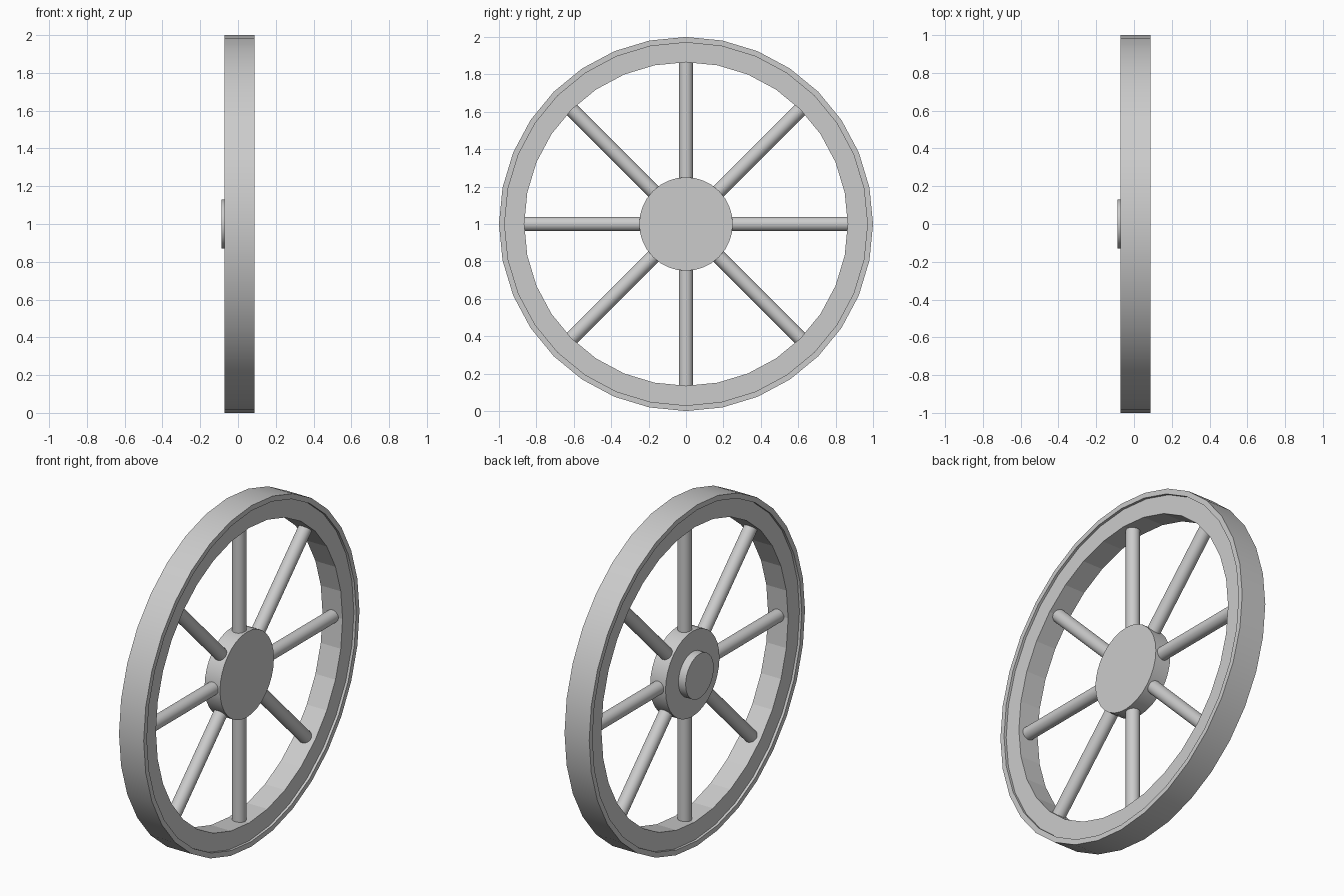
import bpy, math
from mathutils import Matrix

if "Cube" in bpy.data.objects:
    bpy.data.objects.remove(bpy.data.objects["Cube"])

MID = 0.008      # middle plane of the wheel along x
CENTRE_Z = 1.0
SIDES = 32

grey = bpy.data.materials.new("plain_grey")
grey.use_nodes = True
grey.diffuse_color = (0.6, 0.6, 0.6, 1)
grey.node_tree.nodes["Principled BSDF"].inputs["Base Color"].default_value = grey.diffuse_color


def finish(obj, name, angle):
    obj.name = name
    obj.data.materials.append(grey)
    bpy.ops.object.select_all(action="DESELECT")
    obj.select_set(True)
    bpy.context.view_layer.objects.active = obj
    if angle:
        bpy.ops.object.shade_smooth_by_angle(angle=math.radians(angle))
    return obj


def ring(name, inner, outer, width):
    """Square-section hoop around the x axis."""
    profile = [(inner, -width / 2), (outer, -width / 2), (outer, width / 2), (inner, width / 2)]
    verts, faces = [], []
    for i in range(SIDES):
        a = math.tau * i / SIDES
        verts += [(MID + x, r * math.sin(a), CENTRE_Z + r * math.cos(a)) for r, x in profile]
        j = (i + 1) % SIDES
        for k in range(4):
            n = (k + 1) % 4
            faces.append((i * 4 + k, i * 4 + n, j * 4 + n, j * 4 + k))
    mesh = bpy.data.meshes.new(name)
    mesh.from_pydata(verts, [], faces)
    obj = bpy.data.objects.new(name, mesh)
    bpy.context.collection.objects.link(obj)
    bpy.context.view_layer.objects.active = obj
    obj.select_set(True)
    bpy.ops.object.mode_set(mode="EDIT")
    bpy.ops.mesh.select_all(action="SELECT")
    bpy.ops.mesh.normals_make_consistent(inside=False)
    bpy.ops.object.mode_set(mode="OBJECT")
    return obj


def disc(name, radius, x0, x1):
    """Solid cylinder along the x axis."""
    bpy.ops.mesh.primitive_cylinder_add(
        vertices=SIDES, radius=radius, depth=x1 - x0,
        location=((x0 + x1) / 2, 0, CENTRE_Z), rotation=(0, math.pi / 2, 0))
    return finish(bpy.context.object, name, 30)


# Outer tyre and the slightly recessed rim inside it
finish(ring("tyre", 0.97, 1.0, 0.16), "tyre", 30)
finish(ring("rim", 0.865, 0.975, 0.13), "rim", 0)

# Hub with an axle boss on one side
disc("hub", 0.25, MID - 0.05, MID + 0.05)
disc("axle_boss", 0.13, -0.0885, MID - 0.04)

# Eight round spokes
for i in range(8):
    turn = Matrix.Rotation(math.tau * i / 8, 4, "X")
    bpy.ops.mesh.primitive_cylinder_add(vertices=SIDES, radius=0.038, depth=0.68)
    spoke = bpy.context.object
    spoke.matrix_world = (Matrix.Translation((MID, 0, CENTRE_Z)) @ turn
                          @ Matrix.Translation((0, 0, 0.56)))
    finish(spoke, f"spoke_{i + 1}", 30)
